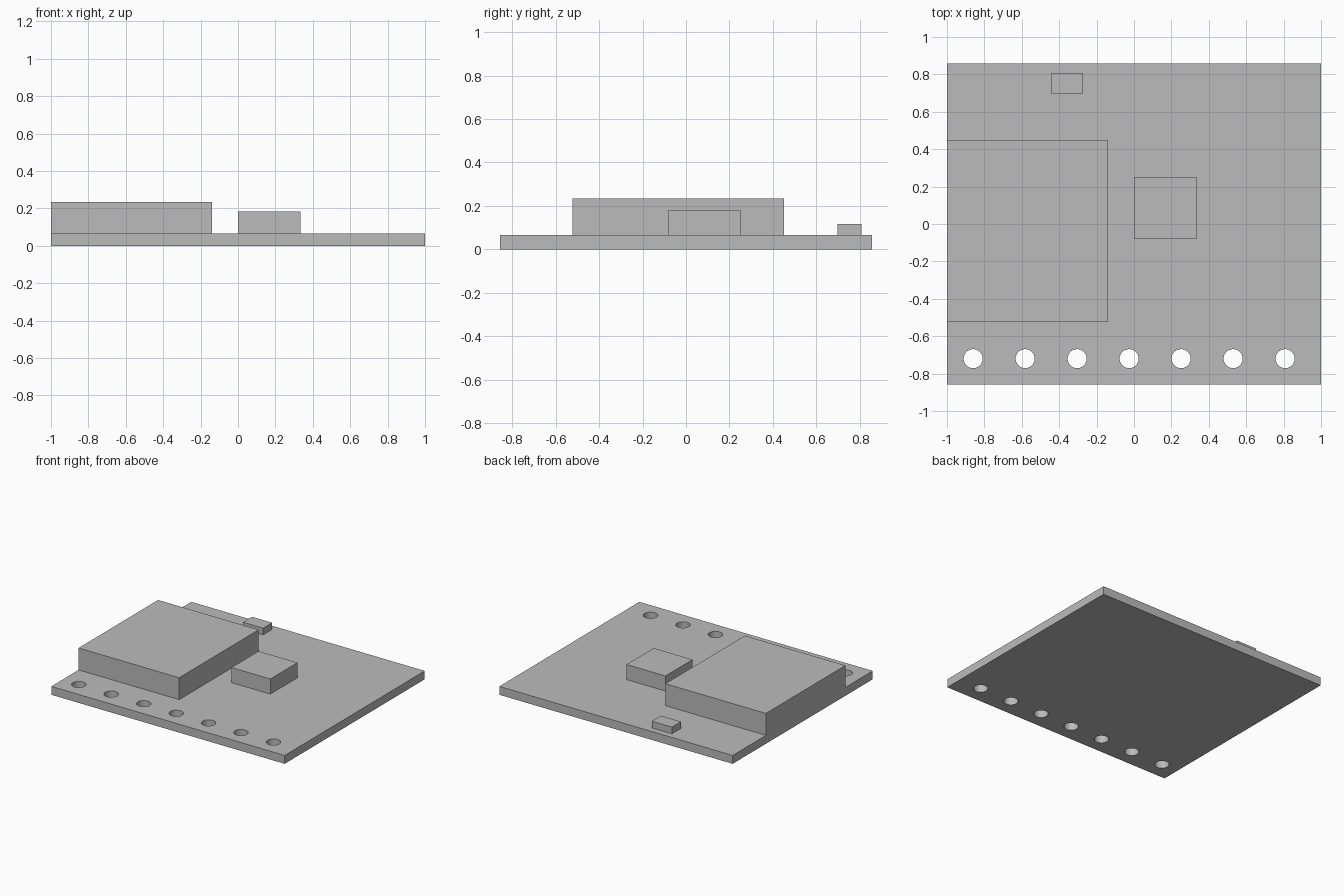
import bpy
import bmesh
from mathutils import Matrix, Vector

default_cube = bpy.data.objects.get("Cube")
if default_cube:
    bpy.data.objects.remove(default_cube, do_unlink=True)

# Single flat grey
grey = bpy.data.materials.new("light grey")
grey.use_nodes = True
colour = (0.5, 0.5, 0.5, 1.0)
grey.diffuse_color = colour
grey.node_tree.nodes["Principled BSDF"].inputs["Base Color"].default_value = colour


def add_object(name, bm):
    mesh = bpy.data.meshes.new(name)
    bm.to_mesh(mesh)
    bm.free()
    mesh.materials.append(grey)
    obj = bpy.data.objects.new(name, mesh)
    bpy.context.collection.objects.link(obj)
    return obj


def box(name, low, high):
    low, high = Vector(low), Vector(high)
    bm = bmesh.new()
    place = Matrix.Translation((low + high) / 2) @ Matrix.Diagonal((*(high - low), 1))
    bmesh.ops.create_cube(bm, size=1, matrix=place)
    return add_object(name, bm)


BOARD_TOP = 0.065

# Circuit board and the components standing on it
board = box("board", (-1, -0.857, 0), (1, 0.857, BOARD_TOP))
box("large_module", (-1, -0.523, BOARD_TOP), (-0.138, 0.45, 0.235))
box("square_chip", (0, -0.08, BOARD_TOP), (0.333, 0.252, 0.182))
box("small_component", (-0.445, 0.697, BOARD_TOP), (-0.272, 0.807, 0.117))

# Row of seven round pin holes along the front edge
bm = bmesh.new()
for i in range(7):
    bmesh.ops.create_cone(
        bm, cap_ends=True, segments=32, radius1=0.051, radius2=0.051, depth=0.4,
        matrix=Matrix.Translation((-0.86 + i * 0.278, -0.72, 0)))
cutter = add_object("pin_hole_cutter", bm)
cutter.hide_render = True

cut = board.modifiers.new("pin_holes", "BOOLEAN")
cut.operation = "DIFFERENCE"
cut.solver = "EXACT"
cut.object = cutter

bpy.context.view_layer.objects.active = board
board.select_set(True)
bpy.ops.object.modifier_apply(modifier=cut.name)
bpy.data.objects.remove(cutter, do_unlink=True)

# Smooth hole walls, sharp board edges
bpy.ops.object.shade_smooth_by_angle()
